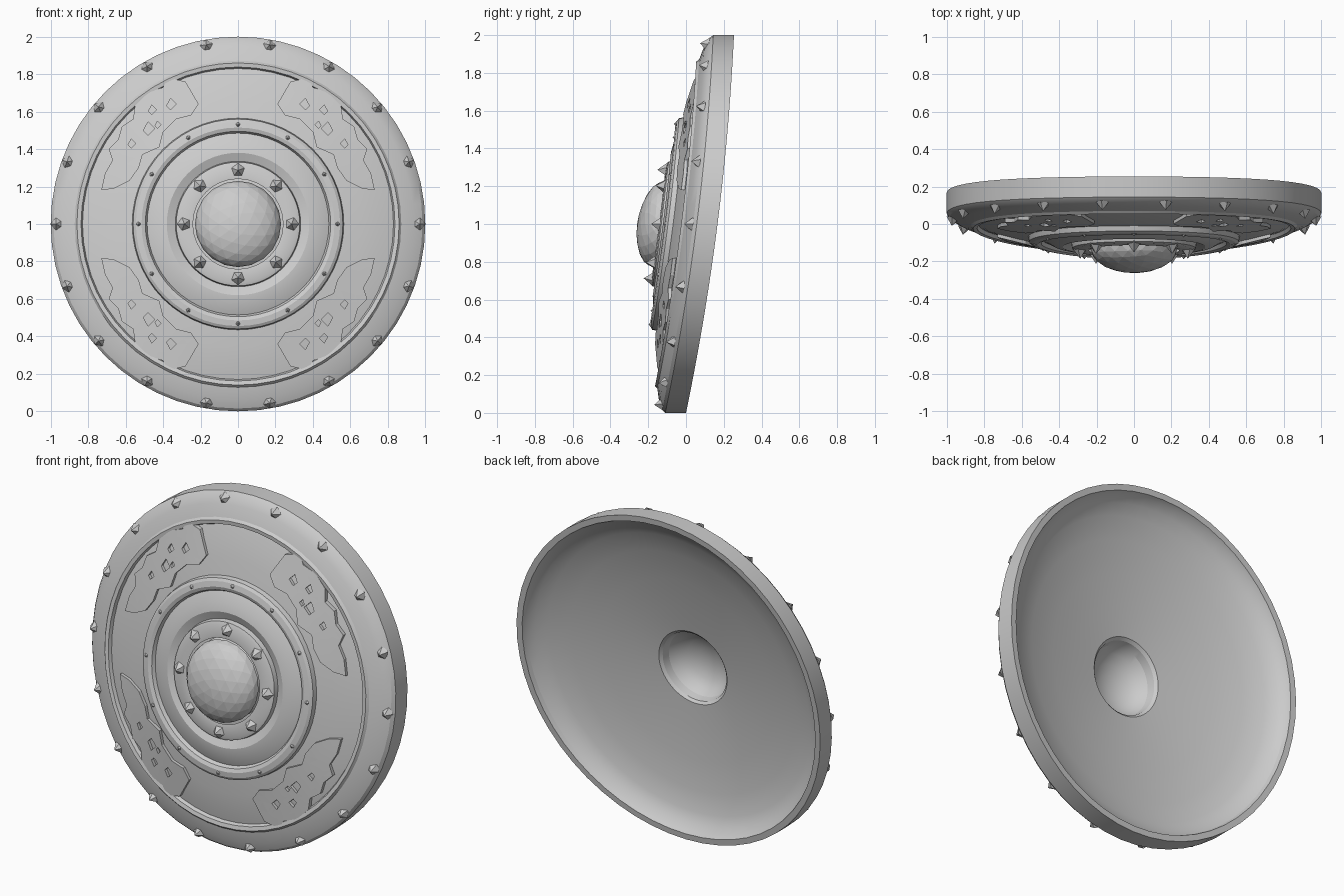
import bpy, bmesh
from math import sin, cos, pi, radians, sqrt
from mathutils import Vector

if "Cube" in bpy.data.objects:
    bpy.data.objects.remove(bpy.data.objects["Cube"])

metal = bpy.data.materials.new("grey metal")
metal.use_nodes = True
GREY = (0.6, 0.6, 0.6, 1)
metal.diffuse_color = GREY
metal.node_tree.nodes["Principled BSDF"].inputs["Base Color"].default_value = GREY

# Front face as (radius, height), from the boss foot out to the rim
FRONT = [(0.0, 0.27), (0.24, 0.27), (0.255, 0.272), (0.315, 0.268), (0.33, 0.262),
         (0.335, 0.235), (0.38, 0.255), (0.43, 0.247), (0.485, 0.222), (0.495, 0.242),
         (0.515, 0.25), (0.545, 0.245), (0.56, 0.235), (0.565, 0.208), (0.66, 0.195),
         (0.76, 0.177), (0.83, 0.158), (0.838, 0.178), (0.86, 0.182), (0.872, 0.168),
         (0.94, 0.15), (0.985, 0.128), (1.0, 0.11)]
BACK = [(1.0, 0.0), (0.965, 0.0), (0.955, 0.025), (0.92, 0.06), (0.86, 0.09),
        (0.74, 0.125), (0.56, 0.155), (0.38, 0.18), (0.225, 0.195), (0.21, 0.21)]


def front_height(r):
    for (r0, h0), (r1, h1) in zip(FRONT, FRONT[1:]):
        if r <= r1:
            return h0 + (h1 - h0) * (r - r0) / (r1 - r0)
    return FRONT[-1][1]


def place(x, z, h):
    """Face position and height to leaning, slightly bowed space."""
    return Vector((x, 0.127 + 0.127 * z + 0.04 * x * x - h, z + 1))


def finish(bm, name, smooth=None):
    """Bend a mesh built as (x, z, height) into place and link it."""
    for v in bm.verts:
        v.co = place(*v.co)
    bmesh.ops.recalc_face_normals(bm, faces=bm.faces)
    mesh = bpy.data.meshes.new(name)
    bm.to_mesh(mesh)
    bm.free()
    mesh.materials.append(metal)
    obj = bpy.data.objects.new(name, mesh)
    bpy.context.collection.objects.link(obj)
    if smooth:
        bpy.ops.object.select_all(action='DESELECT')
        obj.select_set(True)
        bpy.context.view_layer.objects.active = obj
        bpy.ops.object.shade_smooth_by_angle(angle=radians(smooth))
    return obj


# Dished body with rim, rings and the hollow behind the boss
hollow = [(0.21 * cos(a), 0.21 + 0.14 * sin(a)) for a in (pi / 10, pi / 5, pi * 0.3, pi * 0.4)]
profile = FRONT[1:] + BACK + hollow + [(0.0, 0.35)]
bm = bmesh.new()
verts = [bm.verts.new((r, 0, h)) for r, h in profile]
edges = [bm.edges.new(pair) for pair in zip(verts, verts[1:])]
bmesh.ops.spin(bm, geom=verts + edges, cent=(0, 0, 0), axis=(0, 0, 1),
               angle=2 * pi, steps=56, use_merge=True)
bmesh.ops.remove_doubles(bm, verts=bm.verts, dist=0.0005)
finish(bm, "shield_body", 22)

# Faceted centre boss
bm = bmesh.new()
bmesh.ops.create_icosphere(bm, subdivisions=3, radius=1)
low = [v for v in bm.verts if v.co.z < -0.2]
bmesh.ops.delete(bm, geom=low, context='VERTS')
for v in bm.verts:
    v.co = (v.co.x * 0.23, v.co.y * 0.23, 0.264 + v.co.z * 0.122)
finish(bm, "boss")


def stud_ring(name, count, ring, size, height, lean=0.0):
    """Blunt five-sided studs spaced round a circle."""
    bm = bmesh.new()
    for i in range(count):
        a = 2 * pi * i / count
        out = Vector((cos(a), sin(a), 0))
        base = out * ring + Vector((0, 0, front_height(ring) - 0.012))
        tip = base + out * lean + Vector((0, 0, height + 0.012))
        foot = []
        for k in range(5):
            b = a + 2 * pi * k / 5
            foot.append(bm.verts.new(base + size * Vector((cos(b), sin(b), 0))))
        top = bm.verts.new(tip)
        for k in range(5):
            bm.faces.new((foot[k], foot[(k + 1) % 5], top))
        bm.faces.new(foot[::-1])
    finish(bm, name)


stud_ring("rim_studs", 18, 0.96, 0.04, 0.035, 0.012)
stud_ring("boss_studs", 8, 0.287, 0.045, 0.045)
stud_ring("middle_ring_studs", 12, 0.53, 0.024, 0.012)

# Ragged creature-shaped plates, one per quarter, with cut-out holes
OUTLINE = [(.21, .64), (.28, .76), (.37, .78), (.40, .73), (.48, .70), (.55, .63), (.56, .56),
           (.62, .52), (.64, .45), (.69, .40), (.67, .34), (.71, .27), (.73, .18), (.66, .19),
           (.58, .23), (.53, .30), (.51, .37), (.42, .41), (.40, .49), (.33, .56), (.25, .58)]
HOLES = [(.36, .64, .03), (.46, .61, .026), (.48, .51, .036), (.57, .43, .024), (.43, .53, .018)]


def crest_plate(name, sx, sz):
    bm = bmesh.new()
    loops = [OUTLINE]
    for x, z, s in HOLES:
        loops.append([(x - s, z), (x, z + s), (x + s * .7, z - s * .3), (x, z - s)])
    for loop in loops:
        vs = [bm.verts.new((x * sx, z * sz, 0)) for x, z in loop]
        for i, v in enumerate(vs):
            bm.edges.new((v, vs[i - 1]))
    bmesh.ops.triangle_fill(bm, edges=bm.edges[:], use_beauty=True, normal=(0, 0, 1))
    bmesh.ops.subdivide_edges(bm, edges=bm.edges[:], cuts=1, use_grid_fill=True)
    sheet = bmesh.ops.extrude_face_region(bm, geom=bm.faces[:], use_keep_orig=True)
    raised = {v for v in sheet["geom"] if isinstance(v, bmesh.types.BMVert)}
    for v in bm.verts:
        r = sqrt(v.co.x ** 2 + v.co.y ** 2)
        slope = 0.206 - 0.18 * max(0, r - 0.565)
        v.co.z = slope + (0.024 if v in raised else -0.025)
    finish(bm, name)


for side, sx in (("left", 1), ("right", -1)):
    for level, sz in (("upper", 1), ("lower", -1)):
        crest_plate(f"{level}_{side}_crest_plate", sx, sz)
